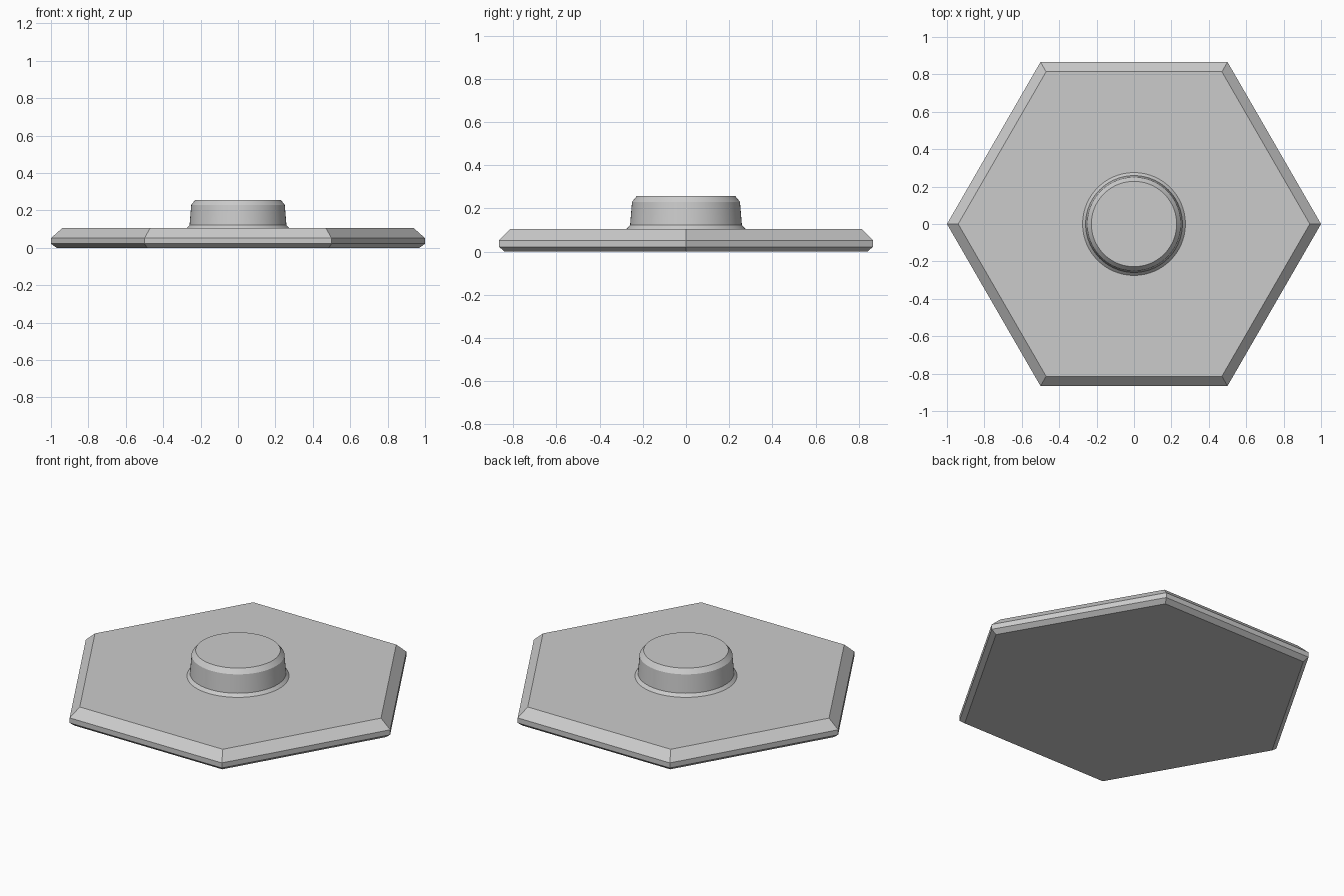
import bpy, bmesh
from math import cos, sin, pi, radians

cube = bpy.data.objects.get("Cube")
if cube:
    bpy.data.objects.remove(cube, do_unlink=True)

grey = bpy.data.materials.new("plain_grey")
grey.use_nodes = True
colour = (0.6, 0.6, 0.6, 1)
grey.diffuse_color = colour
grey.node_tree.nodes["Principled BSDF"].inputs["Base Color"].default_value = colour


def turned(name, profile, sides, cap_bottom=True):
    """Revolve (radius, height) points into a capped solid."""
    bm = bmesh.new()
    rings = [[bm.verts.new((r * cos(2 * pi * i / sides), r * sin(2 * pi * i / sides), z))
              for i in range(sides)] for r, z in profile]
    for low, high in zip(rings, rings[1:]):
        for i in range(sides):
            j = (i + 1) % sides
            bm.faces.new((low[i], low[j], high[j], high[i]))
    bm.faces.new(rings[-1])
    if cap_bottom:
        bm.faces.new(rings[0][::-1])
    mesh = bpy.data.meshes.new(name)
    bm.to_mesh(mesh)
    bm.free()
    mesh.materials.append(grey)
    obj = bpy.data.objects.new(name, mesh)
    bpy.context.collection.objects.link(obj)
    return obj


# Hexagonal plate, chamfered above and below
turned("hexagonal_plate", [(0.97, 0), (1, 0.022), (1, 0.052), (0.94, 0.105)], 6)

# Round knob with a flared foot, slight taper and chamfered rim
knob = turned("round_knob", [(0.275, 0.105), (0.259, 0.122), (0.25, 0.23), (0.228, 0.257)],
              96, cap_bottom=False)
bpy.ops.object.select_all(action="DESELECT")
knob.select_set(True)
bpy.context.view_layer.objects.active = knob
bpy.ops.object.shade_smooth_by_angle(angle=radians(30))
